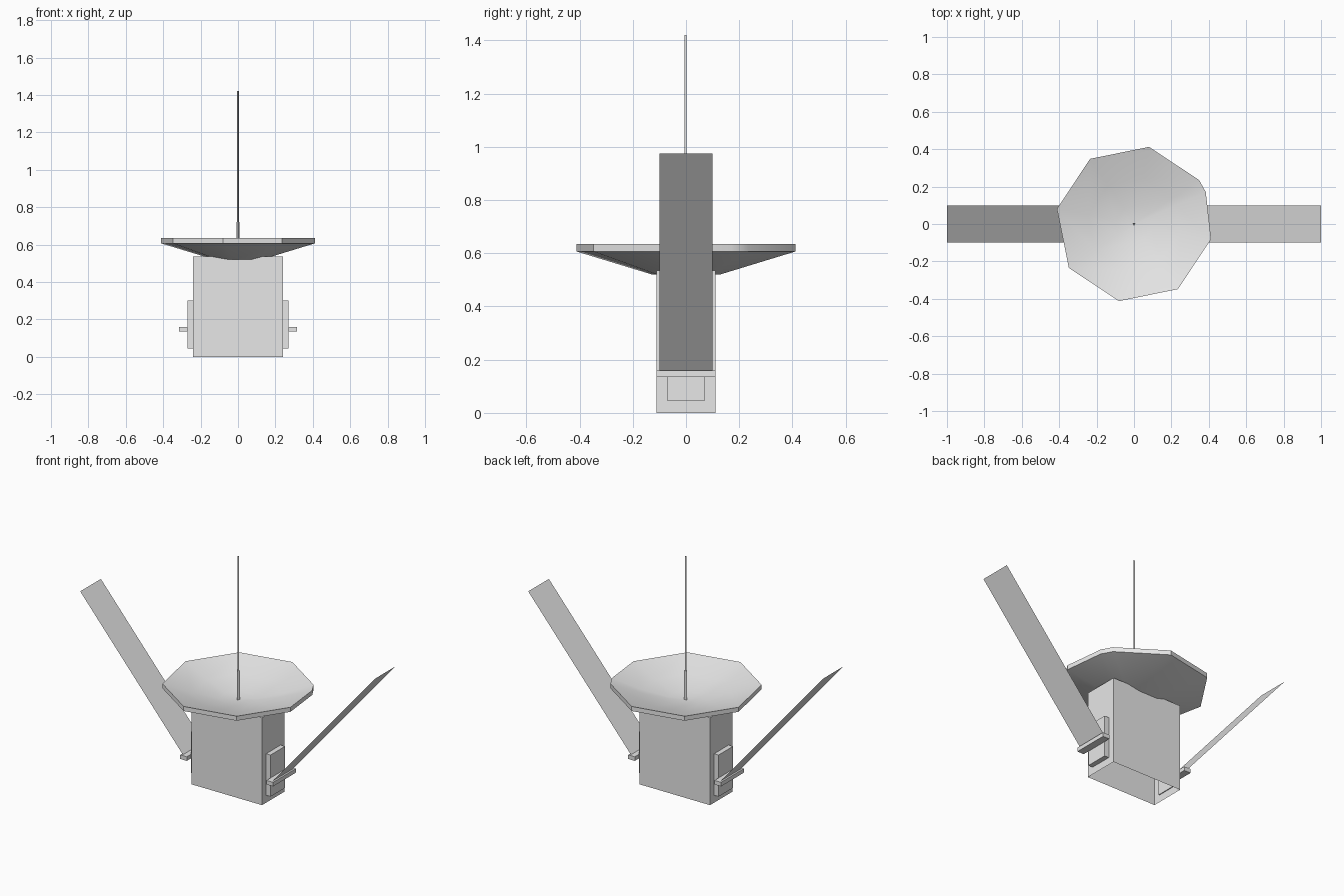
import bpy, bmesh
from math import radians, cos, sin
from mathutils import Vector

cube = bpy.data.objects.get("Cube")
if cube:
    bpy.data.objects.remove(cube)

grey = bpy.data.materials.new("light grey")
grey.use_nodes = True
grey.diffuse_color = (0.8, 0.8, 0.8, 1)
grey.node_tree.nodes["Principled BSDF"].inputs["Base Color"].default_value = (0.8, 0.8, 0.8, 1)


def finish(name, bm):
    bmesh.ops.recalc_face_normals(bm, faces=bm.faces)
    mesh = bpy.data.meshes.new(name)
    bm.to_mesh(mesh)
    bm.free()
    mesh.materials.append(grey)
    obj = bpy.data.objects.new(name, mesh)
    bpy.context.collection.objects.link(obj)
    return obj


def box(name, low, high, open_bottom=False):
    bm = bmesh.new()
    bmesh.ops.create_cube(bm, size=1)
    low, high = Vector(low), Vector(high)
    for v in bm.verts:
        v.co = (low + high) / 2 + v.co * (high - low)
    if open_bottom:
        bm.normal_update()
        bottom = [f for f in bm.faces if f.normal.z < -0.9]
        bmesh.ops.delete(bm, geom=bottom, context='FACES_ONLY')
    return finish(name, bm)


def lathe(name, profile, angles):
    """Turn a (radius, height) profile through the given angles, closing both ends."""
    bm = bmesh.new()
    rings = [[bm.verts.new((r * cos(radians(a)), r * sin(radians(a)), z)) for a in angles]
             for r, z in profile]
    n = len(angles)
    for lower, upper in zip(rings, rings[1:]):
        for i in range(n):
            j = (i + 1) % n
            bm.faces.new((lower[i], lower[j], upper[j], upper[i]))
    bm.faces.new(rings[0][::-1])
    bm.faces.new(rings[-1])
    return finish(name, bm)


# Hollow body, open underneath
box("body", (-0.24, -0.11, 0), (0.24, 0.11, 0.535), open_bottom=True)

# Shallow dish: an octagon with one extra corner
corners = sorted([34 + 45 * k for k in range(8)] + [24 + 360])
dish = lathe("dish", [(0.13, 0.52), (0.42, 0.607), (0.42, 0.635), (0.25, 0.58),
                      (0.1, 0.548), (0.015, 0.542)], corners)
bpy.context.view_layer.objects.active = dish
dish.select_set(True)
bpy.ops.object.shade_smooth_by_angle(angle=radians(30))
dish.select_set(False)

# Three-sided feed and mast
triangle = (30, 150, 270)
lathe("antenna_base", [(0.01, 0.53), (0.01, 0.72)], triangle)
lathe("antenna_mast", [(0.005, 0.72), (0.005, 1.42)], triangle)

# Side mounts, hinges and thin raised panels
for side, s in (("left", 1), ("right", -1)):
    box(side + "_mount", (s * 0.235, -0.07, 0.045), (s * 0.27, 0.07, 0.3))
    box(side + "_hinge", (s * 0.27, -0.11, 0.135), (s * 0.315, 0.11, 0.16))
    bm = bmesh.new()
    bm.faces.new([bm.verts.new(p) for p in (
        (s * 0.295, -0.1, 0.15), (s, -0.1, 0.975), (s, 0.1, 0.975), (s * 0.295, 0.1, 0.15))])
    finish(side + "_panel", bm)
